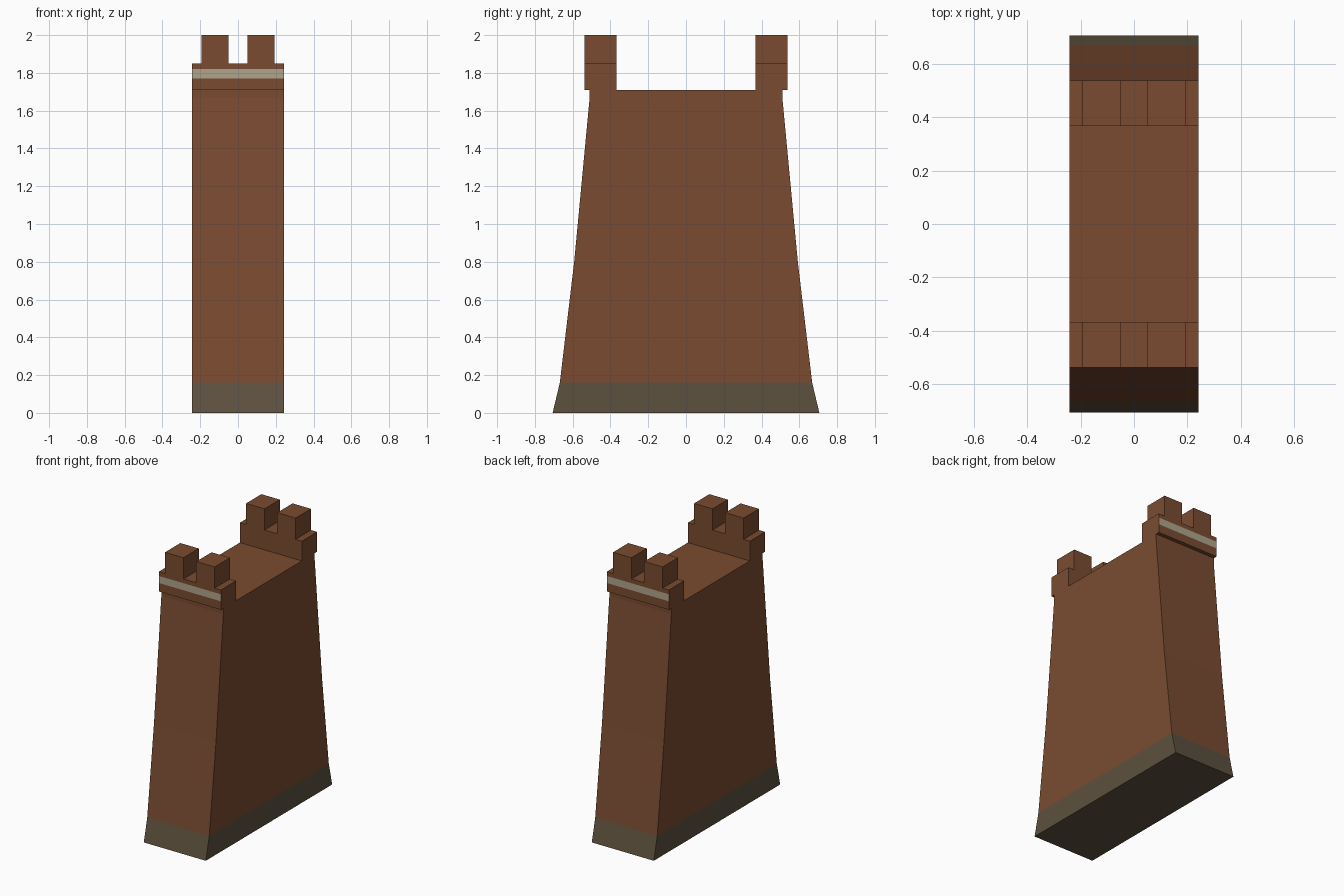
import bpy, bmesh
from mathutils import Vector

if "Cube" in bpy.data.objects:
    bpy.data.objects.remove(bpy.data.objects["Cube"])


def srgb(r, g, b):
    def lin(c):
        c /= 255
        return c / 12.92 if c <= 0.04045 else ((c + 0.055) / 1.055) ** 2.4
    return (lin(r), lin(g), lin(b), 1)


def material(name, rgb):
    m = bpy.data.materials.new(name)
    m.diffuse_color = srgb(*rgb)
    m.use_nodes = True
    m.node_tree.nodes["Principled BSDF"].inputs["Base Color"].default_value = m.diffuse_color
    return m


BRICK = material("brown brick", (122, 75, 49))
STONE = material("grey footing", (93, 81, 63))
TRIM = material("pale trim", (176, 165, 140))


def prism(name, outline, offset, cuts, mats, rule):
    """Extrude a closed outline by offset, cut it at heights, colour faces by rule."""
    bm = bmesh.new()
    face = bm.faces.new([bm.verts.new(p) for p in outline])
    new = bmesh.ops.extrude_face_region(bm, geom=[face])["geom"]
    bmesh.ops.translate(bm, vec=offset,
                        verts=[v for v in new if isinstance(v, bmesh.types.BMVert)])
    if face.is_valid and all(len(e.link_faces) < 2 for e in face.edges):
        bm.faces.new(face.verts)
    for z in cuts:
        bmesh.ops.bisect_plane(bm, geom=bm.verts[:] + bm.edges[:] + bm.faces[:],
                               plane_co=(0, 0, z), plane_no=(0, 0, 1))
    bmesh.ops.recalc_face_normals(bm, faces=bm.faces[:])
    for f in bm.faces:
        f.material_index = rule(f.calc_center_median(), f.normal)
    me = bpy.data.meshes.new(name)
    bm.to_mesh(me)
    bm.free()
    for m in mats:
        me.materials.append(m)
    ob = bpy.data.objects.new(name, me)
    bpy.context.collection.objects.link(ob)
    return ob


W = 0.2425          # half width of the wall
FOOT = 0.16         # top of the footing
BAND = (1.77, 1.82)  # pale band heights

# Battered wall body with its footing
side = [(0.706, 0), (0.668, FOOT), (0.592, 0.80), (0.51, 1.67), (0.51, 1.71)]
outline = [(-W, y, z) for y, z in side] + [(-W, -y, z) for y, z in reversed(side)]
prism("wall_body", outline, Vector((2 * W, 0, 0)), [FOOT], [BRICK, STONE],
      lambda c, n: int(c.z < FOOT))

# Crenellated parapets at front and back, band on the outer face only
half = [(W, 1.71), (W, 1.85), (0.194, 1.85), (0.194, 2.0), (0.05, 2.0), (0.05, 1.85)]
crest = half + [(-x, z) for x, z in reversed(half)]
for label, s in (("front", -1), ("back", 1)):
    prism(label + "_parapet", [(x, s * 0.367, z) for x, z in crest],
          Vector((0, s * 0.171, 0)), BAND, [BRICK, TRIM],
          lambda c, n, s=s: int(n.y * s > 0.5 and BAND[0] < c.z < BAND[1]))
